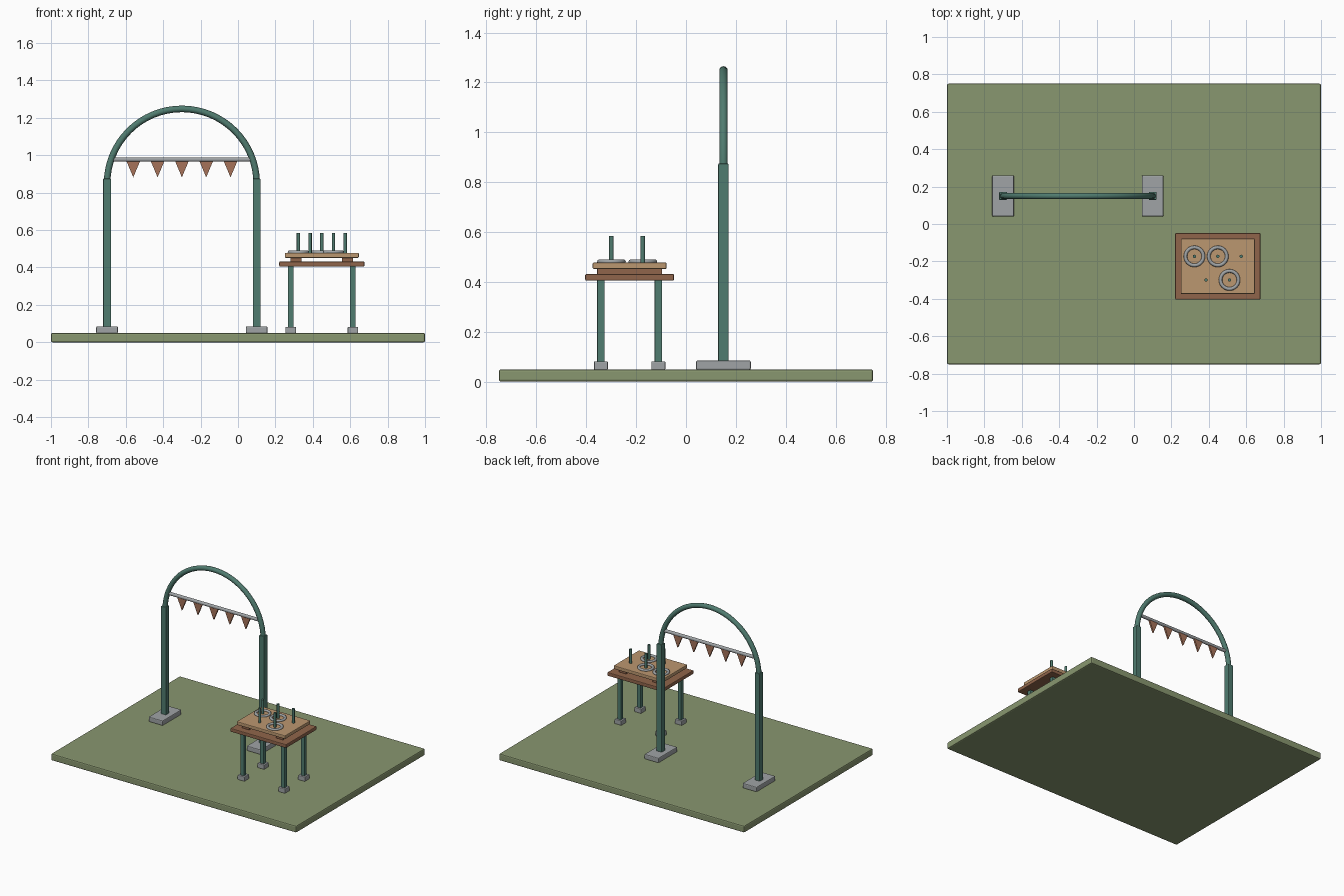
import bpy, bmesh, math

if "Cube" in bpy.data.objects:
    bpy.data.objects.remove(bpy.data.objects["Cube"])


def material(name, rgb):
    m = bpy.data.materials.new(name)
    m.diffuse_color = (*rgb, 1)
    m.use_nodes = True
    m.node_tree.nodes["Principled BSDF"].inputs["Base Color"].default_value = m.diffuse_color
    return m


GRASS = material("grass", (0.25, 0.31, 0.16))
GREEN = material("green_paint", (0.08, 0.20, 0.16))
STEEL = material("steel", (0.35, 0.37, 0.38))
BROWN = material("dark_wood", (0.28, 0.13, 0.07))
TAN = material("light_wood", (0.50, 0.31, 0.16))
RUST = material("rust_cloth", (0.38, 0.17, 0.10))


def finish(name, bm, mat, bevel=0):
    bmesh.ops.recalc_face_normals(bm, faces=bm.faces)
    me = bpy.data.meshes.new(name)
    bm.to_mesh(me)
    bm.free()
    me.materials.append(mat)
    ob = bpy.data.objects.new(name, me)
    bpy.context.collection.objects.link(ob)
    if bevel:
        mod = ob.modifiers.new("bevel", 'BEVEL')
        mod.width = bevel
        mod.segments = 2
    return ob


def box(name, x, y, z0, z1, w, d, mat, bevel=0.004):
    bm = bmesh.new()
    bmesh.ops.create_cube(bm, size=1)
    for v in bm.verts:
        v.co = (x + v.co.x * w, y + v.co.y * d, (z0 + z1) / 2 + v.co.z * (z1 - z0))
    return finish(name, bm, mat, bevel)


def smooth(ob, angle=40):
    bpy.ops.object.select_all(action='DESELECT')
    ob.select_set(True)
    bpy.context.view_layer.objects.active = ob
    bpy.ops.object.shade_smooth_by_angle(angle=math.radians(angle))


def sweep(name, path, normals, r, sides, mat, closed=False):
    """Round tube along a path; normals holds (in-plane, sideways) axes per point."""
    bm = bmesh.new()
    rings = []
    for p, (u, w) in zip(path, normals):
        ring = []
        for k in range(sides):
            a = 2 * math.pi * k / sides
            ring.append(bm.verts.new([p[i] + r * (math.cos(a) * u[i] + math.sin(a) * w[i])
                                      for i in range(3)]))
        rings.append(ring)
    pairs = list(zip(rings, rings[1:] + rings[:1]))
    for a, b in pairs if closed else pairs[:-1]:
        for k in range(sides):
            j = (k + 1) % sides
            bm.faces.new((a[k], a[j], b[j], b[k]))
    if not closed:
        bm.faces.new(rings[0])
        bm.faces.new(rings[-1])
    ob = finish(name, bm, mat)
    smooth(ob)
    return ob


def rod(name, a, b, u, w, r, sides, mat):
    return sweep(name, [a, b], [(u, w)] * 2, r, sides, mat)


X, Y, Z = (1, 0, 0), (0, 1, 0), (0, 0, 1)

# Ground slab
box("ground_slab", 0, 0, 0, 0.05, 2, 1.5, GRASS, 0.008)

# Archway: foot plates, posts and curved tube
AX, AY, R, AZ = -0.3, 0.15, 0.4, 0.848
for side, s in (("left", -1), ("right", 1)):
    box(side + "_arch_foot", AX + s * R, AY, 0.048, 0.085, 0.116, 0.22, STEEL, 0.006)
    box(side + "_arch_post", AX + s * R, AY, 0.08, 0.875, 0.042, 0.042, GREEN, 0.004)
angles = [math.pi * i / 32 for i in range(33)]
dirs = [(math.cos(a), 0, math.sin(a)) for a in angles]
sweep("arch_tube", [(AX + R * d[0], AY, AZ + R * d[2]) for d in dirs],
      [(d, Y) for d in dirs], 0.0175, 10, GREEN)

# Bunting bar and pennants
rod("bunting_bar", (AX - 0.378, AY, 0.977), (AX + 0.378, AY, 0.977), Y, Z, 0.012, 10, STEEL)
for i in range(5):
    cx = AX + (i - 2) * 0.13
    bm = bmesh.new()
    tri = [(cx - 0.037, 0.97), (cx + 0.037, 0.97), (cx, 0.882)]
    f = bm.faces.new([bm.verts.new((x, AY - 0.006, z)) for x, z in tri])
    ext = bmesh.ops.extrude_face_region(bm, geom=[f])
    bmesh.ops.translate(bm, vec=(0, 0.012, 0),
                        verts=[v for v in ext["geom"] if isinstance(v, bmesh.types.BMVert)])
    finish(f"pennant_{i + 1}", bm, RUST)

# Table: legs, feet, top, slats and game board
TX, TY = 0.448, -0.226
for sx in (-1, 1):
    for sy in (-1, 1):
        tag = ("front" if sy < 0 else "back") + ("_left" if sx < 0 else "_right")
        x, y = TX + sx * 0.166, TY + sy * 0.115
        box(tag + "_table_foot", x, y, 0.048, 0.082, 0.056, 0.056, STEEL)
        box(tag + "_table_leg", x, y, 0.078, 0.41, 0.03, 0.03, GREEN, 0.003)
    box(("left" if sx < 0 else "right") + "_board_slat", TX + sx * 0.138, TY,
        0.43, 0.455, 0.06, 0.26, BROWN, 0.003)
box("table_top", TX, TY, 0.405, 0.432, 0.455, 0.356, BROWN, 0.005)
box("game_board", TX, TY, 0.452, 0.478, 0.396, 0.296, TAN, 0.005)

# Pegs and tossed rings
pegs = [(-0.125, 0.053, True), (0, 0.053, True), (0.125, 0.053, False),
        (-0.0625, -0.073, False), (0.0625, -0.073, True)]
for i, (dx, dy, has_ring) in enumerate(pegs):
    x, y = TX + dx, TY + dy
    rod(f"peg_{i + 1}", (x, y, 0.47), (x, y, 0.584), X, Y, 0.009, 12, GREEN)
    if has_ring:
        turn = [2 * math.pi * k / 32 for k in range(32)]
        out = [(math.cos(a), math.sin(a), 0) for a in turn]
        sweep(f"toss_ring_{i + 1}", [(x + 0.048 * d[0], y + 0.048 * d[1], 0.481) for d in out],
              [(d, Z) for d in out], 0.0095, 10, STEEL, closed=True)
